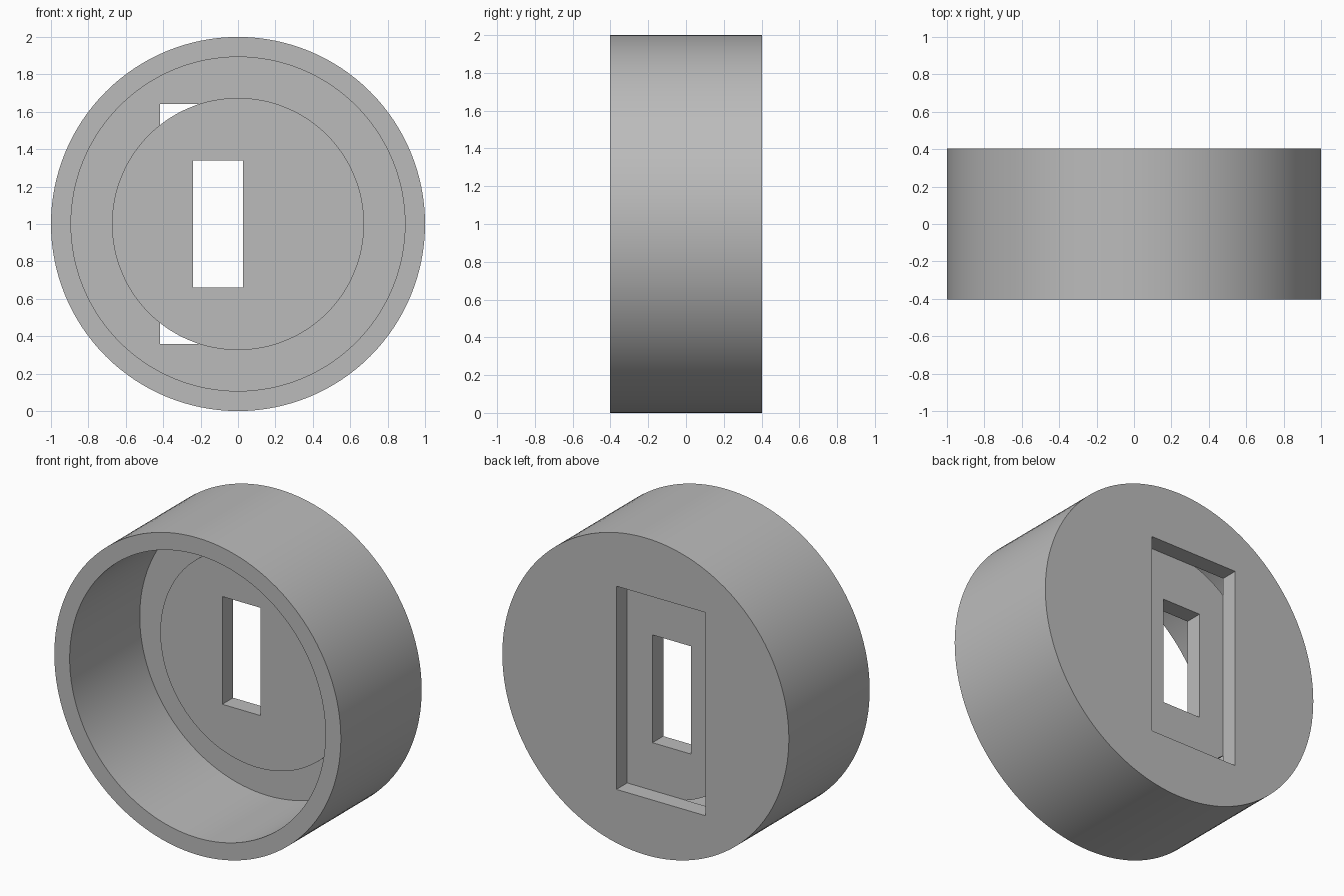
import bpy, bmesh, math

if "Cube" in bpy.data.objects:
    bpy.data.objects.remove(bpy.data.objects["Cube"])

SEGMENTS = 128
R_OUT, R_IN, R_DISC = 1.0, 0.893, 0.674
Y_FRONT, Y_DISC, Y_FLOOR, Y_BACK = -0.403, 0.188, 0.296, 0.403
SLOT_X = -0.107  # both rectangular openings share this centre

grey = bpy.data.materials.new("plain grey")
grey.diffuse_color = (0.5, 0.5, 0.5, 1)
grey.use_nodes = True
grey.node_tree.nodes["Principled BSDF"].inputs["Base Color"].default_value = grey.diffuse_color


def make_object(name, bm):
    bmesh.ops.recalc_face_normals(bm, faces=bm.faces[:])
    mesh = bpy.data.meshes.new(name)
    bm.to_mesh(mesh)
    bm.free()
    mesh.materials.append(grey)
    obj = bpy.data.objects.new(name, mesh)
    bpy.context.collection.objects.link(obj)
    return obj


def lathe(name, profile):
    """Stack rings of (radius, y) along the y axis and cap both ends."""
    bm = bmesh.new()
    rings = []
    for r, y in profile:
        angles = [2 * math.pi * i / SEGMENTS for i in range(SEGMENTS)]
        rings.append([bm.verts.new((r * math.cos(a), y, 1 + r * math.sin(a)))
                      for a in angles])
    for a, b in zip(rings, rings[1:]):
        for i in range(SEGMENTS):
            j = (i + 1) % SEGMENTS
            bm.faces.new((a[i], a[j], b[j], b[i]))
    bm.faces.new(rings[0])
    bm.faces.new(rings[-1])
    return make_object(name, bm)


def cut_slot(obj, half_x, half_z):
    """Cut a rectangular opening right through the back of a part."""
    bm = bmesh.new()
    bmesh.ops.create_cube(bm, size=2)
    for v in bm.verts:
        v.co = (SLOT_X + half_x * v.co.x, 0.3 + 0.25 * v.co.y, 1 + half_z * v.co.z)
    cutter = make_object("slot_cutter", bm)
    cutter.hide_render = True
    mod = obj.modifiers.new("slot", 'BOOLEAN')
    mod.operation, mod.solver, mod.object = 'DIFFERENCE', 'EXACT', cutter
    bpy.context.view_layer.objects.active = obj
    bpy.ops.object.modifier_apply(modifier=mod.name)
    bpy.data.objects.remove(cutter)


# Round cup, open at the front, with a large slot through its floor
cup = lathe("cup", [(R_IN, Y_FLOOR), (R_IN, Y_FRONT), (R_OUT, Y_FRONT), (R_OUT, Y_BACK)])
cut_slot(cup, 0.31, 0.641)

# Disc lying on the floor inside the cup, with the smaller slot
disc = lathe("inner_disc", [(R_DISC, Y_DISC), (R_DISC, Y_FLOOR)])
cut_slot(disc, 0.134, 0.34)

# Smooth round walls, sharp rims
for obj in (cup, disc):
    bpy.ops.object.select_all(action='DESELECT')
    obj.select_set(True)
    bpy.context.view_layer.objects.active = obj
    bpy.ops.object.shade_smooth_by_angle(angle=math.radians(30))
